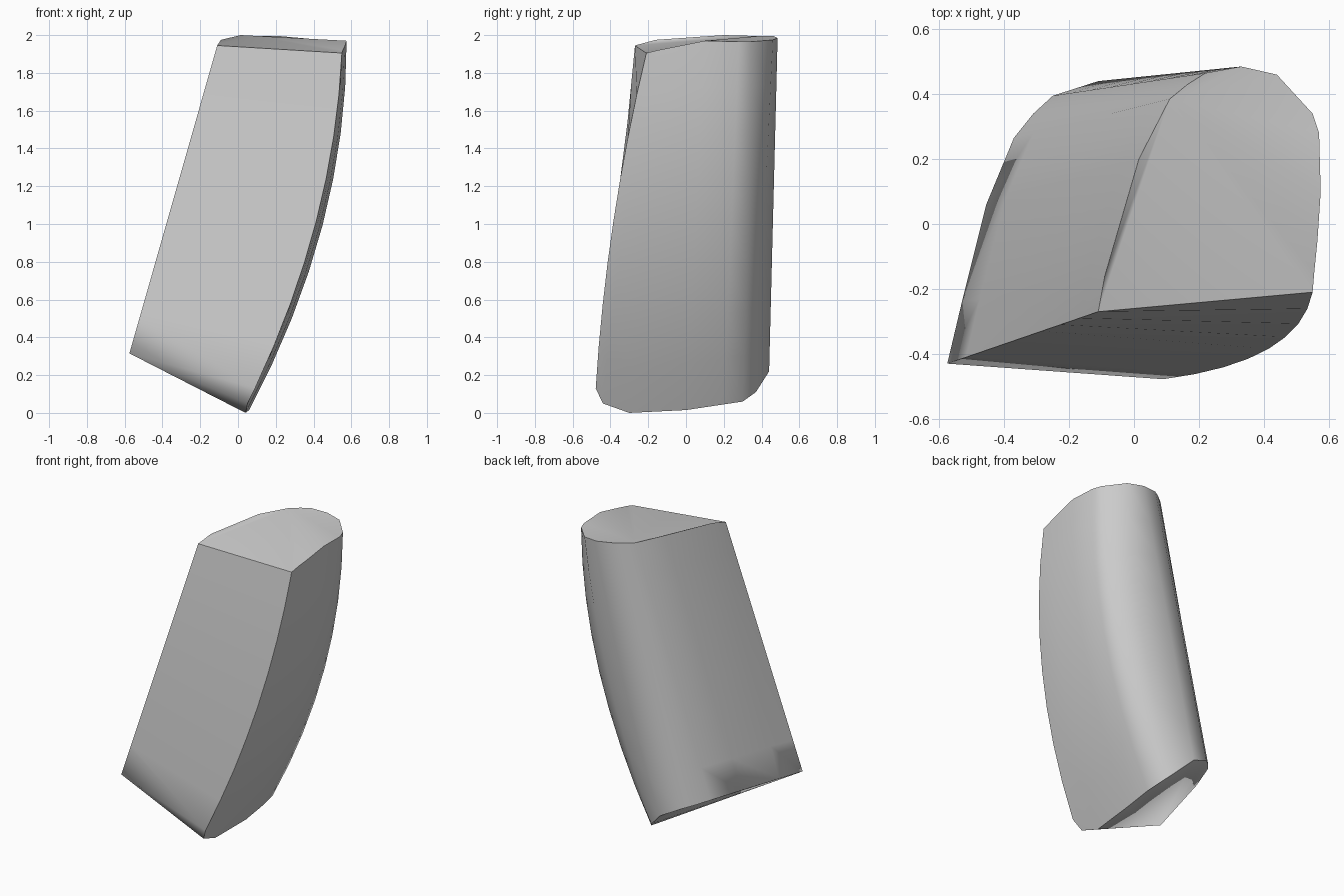
import bpy, bmesh, math
from mathutils import Vector

cube = bpy.data.objects.get("Cube")
if cube:
    bpy.data.objects.remove(cube, do_unlink=True)

# Rim of the block, walked from the front left edge around the back to the
# front right edge: (top point, bottom point, outward bow at half height)
RIM = [
    ((-.11, -.27, 1.945), (-.575, -.43, .315), (0, 0)),
    ((-.09, -.16, 1.975), (-.53, -.24, .33), (0, 0)),
    ((.015, .2, 2), (-.455, .06, .34), (0, 0)),
    ((.11, .385, 1.995), (-.37, .265, .33), (0, 0)),
    ((.165, .43, 1.995), (-.31, .34, .31), (0, 0)),
    ((.22, .465, 1.995), (-.25, .395, .29), (0, 0)),
    ((.33, .485, 1.985), (-.11, .44, .22), (0, 0)),
    ((.44, .46, 1.975), (0, .37, .11), (.07, 0)),
    ((.55, .34, 1.965), (.05, .3, .06), (.12, .01)),
    ((.57, .28, 1.965), (.06, .2, .045), (.13, 0)),
    ((.575, .1, 1.97), (.06, 0, .015), (.13, 0)),
    ((.565, -.05, 1.94), (.04, -.3, 0), (.125, -.02)),
    ((.555, -.15, 1.92), (.05, -.44, .05), (.115, -.03)),
    ((.55, -.21, 1.905), (.09, -.478, .13), (.095, -.04)),
]
LEVELS = 8


def section(t):
    """Points of the rim at height fraction t."""
    bow = 4 * t * (1 - t)
    return [Vector(low).lerp(Vector(top), t) + Vector((*push, 0)) * bow
            for top, low, push in RIM]


def fan_cap(bm, ring, pivot):
    """Close a ring with triangles that meet at one of its points."""
    around = ring[pivot:] + ring[:pivot]
    for a, b in zip(around[1:], around[2:]):
        bm.faces.new((around[0], a, b))


def flat_material(name, rgb):
    mat = bpy.data.materials.new(name)
    mat.use_nodes = True
    mat.diffuse_color = (*rgb, 1)
    shader = next(n for n in mat.node_tree.nodes if n.type == 'BSDF_PRINCIPLED')
    shader.inputs["Base Color"].default_value = (*rgb, 1)
    return mat


# Loft the sections and cap both ends
bm = bmesh.new()
rings = [[bm.verts.new(p) for p in section(i / LEVELS)]
         for i in range(LEVELS + 1)]
count = len(RIM)
for lower, upper in zip(rings, rings[1:]):
    for i in range(count):
        j = (i + 1) % count
        bm.faces.new((lower[i], lower[j], upper[j], upper[i]))
fan_cap(bm, rings[0], 0)
fan_cap(bm, rings[-1], 3)
bmesh.ops.recalc_face_normals(bm, faces=bm.faces)

mesh = bpy.data.meshes.new("curved_block")
bm.to_mesh(mesh)
bm.free()
mesh.materials.append(flat_material("plain_grey", (.6, .6, .6)))
block = bpy.data.objects.new("curved_block", mesh)
bpy.context.collection.objects.link(block)

# Smooth the rounded back, keep the block's edges sharp
bpy.ops.object.select_all(action='DESELECT')
block.select_set(True)
bpy.context.view_layer.objects.active = block
bpy.ops.object.shade_smooth_by_angle(angle=math.radians(50))
